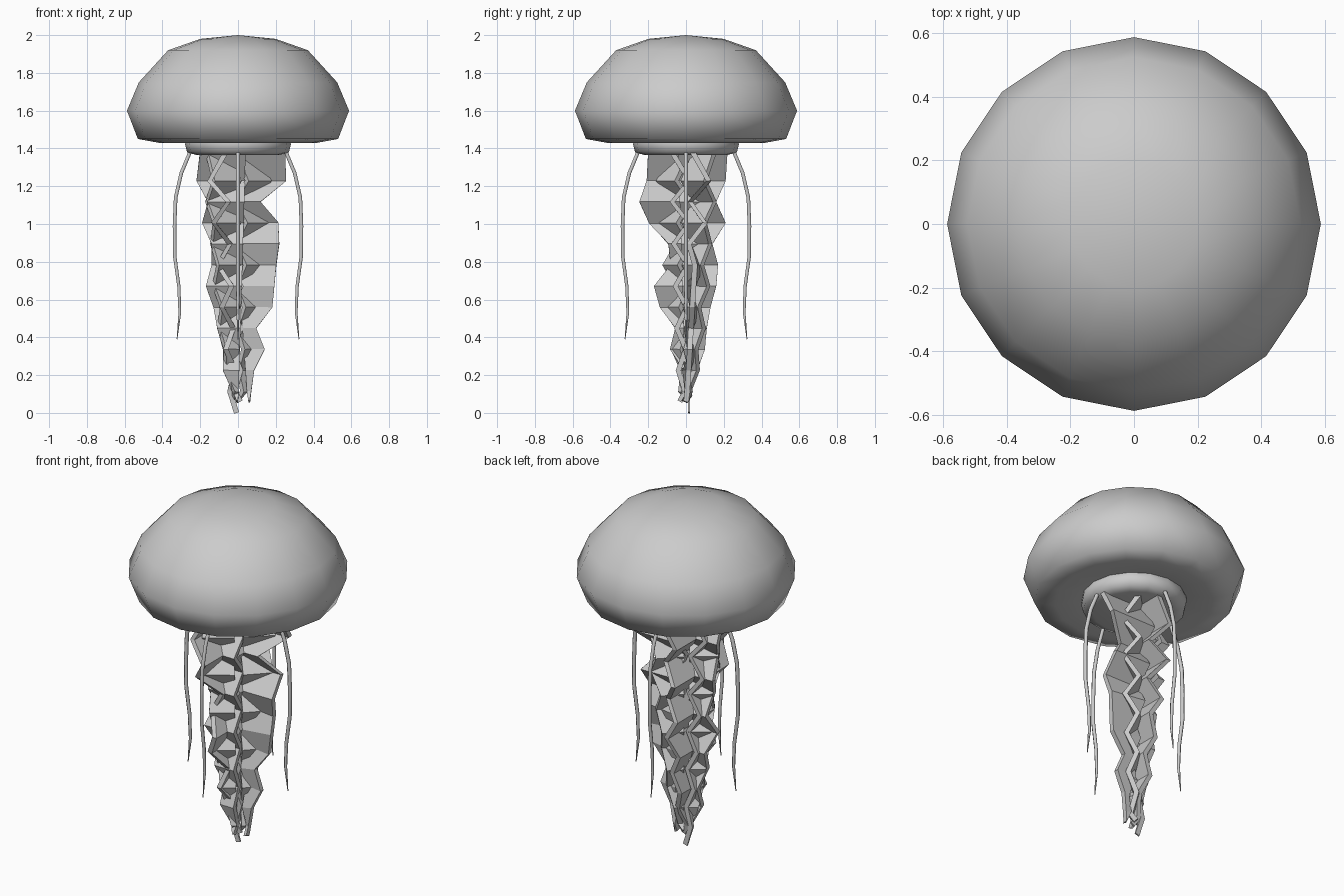
import bpy, bmesh
from math import sin, cos, pi, radians
from mathutils import Vector

if "Cube" in bpy.data.objects:
    bpy.data.objects.remove(bpy.data.objects["Cube"])


def make_object(name, bm):
    bmesh.ops.recalc_face_normals(bm, faces=bm.faces[:])
    me = bpy.data.meshes.new(name)
    bm.to_mesh(me)
    bm.free()
    ob = bpy.data.objects.new(name, me)
    bpy.context.collection.objects.link(ob)
    return ob


def lathe(name, profile, sides=16):
    bm = bmesh.new()
    rings = []
    for r, z in profile:
        if r == 0:
            rings.append([bm.verts.new((0, 0, z))] * sides)
        else:
            rings.append([bm.verts.new((r * cos(2 * pi * i / sides), r * sin(2 * pi * i / sides), z))
                          for i in range(sides)])
    for a, b in zip(rings, rings[1:]):
        for i in range(sides):
            j = (i + 1) % sides
            bm.faces.new(list(dict.fromkeys((a[i], a[j], b[j], b[i]))))
    ob = make_object(name, bm)
    for p in ob.data.polygons:
        p.use_smooth = True
    return ob


# Bell with rolled rim, and the hub below it
lathe("bell", [(0, 2.0), (0.2, 1.98), (0.37, 1.92), (0.525, 1.75), (0.588, 1.6),
               (0.53, 1.45), (0.42, 1.43), (0.3, 1.45), (0, 1.46)])
lathe("hub", [(0, 1.47), (0.275, 1.47), (0.28, 1.42), (0.27, 1.38), (0.22, 1.365), (0, 1.365)])


# Oral arms: zigzag radial ribbons, thickened
def oral_arm(name, degrees, shift, flip, reach, bottom, tip, start=-0.04, flat_from=99):
    a = radians(degrees)
    out = Vector((cos(a), sin(a), 0))
    side = Vector((-sin(a), cos(a), 0))
    tip = Vector(tip)
    bm = bmesh.new()
    prev = None
    n = len(reach) - 1
    for i, r in enumerate(reach):
        t = i / n
        fade = 1 - t
        z = 1.34 - i * 0.1115 if i < n else bottom
        z = 1.39 if i == 0 else z
        zig = flip * (0.05 if i % 2 else -0.05) * (0.25 + 0.75 * fade)
        centre = side * (shift * fade) + tip * t + Vector((0, 0, z))
        inner = start * fade
        outer_zig = zig if i < flat_from else 0
        row = [bm.verts.new(centre + side * zig + out * inner),
               bm.verts.new(centre + side * outer_zig + out * max(r, inner + 0.008))]
        if prev:
            bm.faces.new((prev[0], prev[1], row[1], row[0]))
        prev = row
    ob = make_object(name, bm)
    mod = ob.modifiers.new("thickness", 'SOLIDIFY')
    mod.thickness = 0.028
    mod.offset = 0


oral_arm("oral_arm_right", 0, 0.08, 1,
         [.25, .25, .11, .20, .20, .18, .165, .15, .06, .10, .04, .02, 0], 0.06, (0.055, 0, 0), flat_from=5)
oral_arm("oral_arm_front", -90, -0.11, -1,
         [.20, .21, .25, .20, .10, .09, .18, .15, .07, .10, .03, .01, 0], 0.0, (-0.02, 0.02, 0))
oral_arm("oral_arm_left", 180, 0.03, -1,
         [.20, .22, .16, .19, .14, .14, .17, .13, .11, .08, .08, .03, 0], 0.06, (0, -0.02, 0))
oral_arm("oral_arm_back", 90, 0.03, 1,
         [.22, .21, .16, .21, .14, .17, .16, .13, .11, .10, .06, .02, 0], 0.06, (0, 0, 0))
# Narrow inner frills between the main arms
narrow = [.17, .19, .17, .18, .14, .15, .13, .12, .10, .09, .06, .03, .01]
oral_arm("inner_frill_right", 45, 0.0, -1, narrow, 0.08, (0.01, 0.01, 0), start=0.02)
oral_arm("inner_frill_left", 215, 0.0, 1, narrow, 0.08, (-0.01, 0, 0), start=0.02)

# Four thin trailing tentacles
path = [(0.25, 1.39, 1), (0.30, 1.27, 1), (0.33, 1.14, 1), (0.336, 0.99, 1), (0.335, 0.83, .95),
        (0.313, 0.67, .9), (0.308, 0.53, .75), (0.323, 0.39, .2)]
for k, label in enumerate(("right", "back", "left", "front")):
    a = k * pi / 2
    cu = bpy.data.curves.new("tentacle_" + label, 'CURVE')
    cu.dimensions = '3D'
    cu.bevel_depth = 0.011
    cu.bevel_resolution = 1
    cu.use_fill_caps = True
    sp = cu.splines.new('POLY')
    sp.points.add(len(path) - 1)
    for p, (r, z, w) in zip(sp.points, path):
        p.co = (r * cos(a), r * sin(a), z, 1)
        p.radius = w
    bpy.context.collection.objects.link(bpy.data.objects.new("tentacle_" + label, cu))
